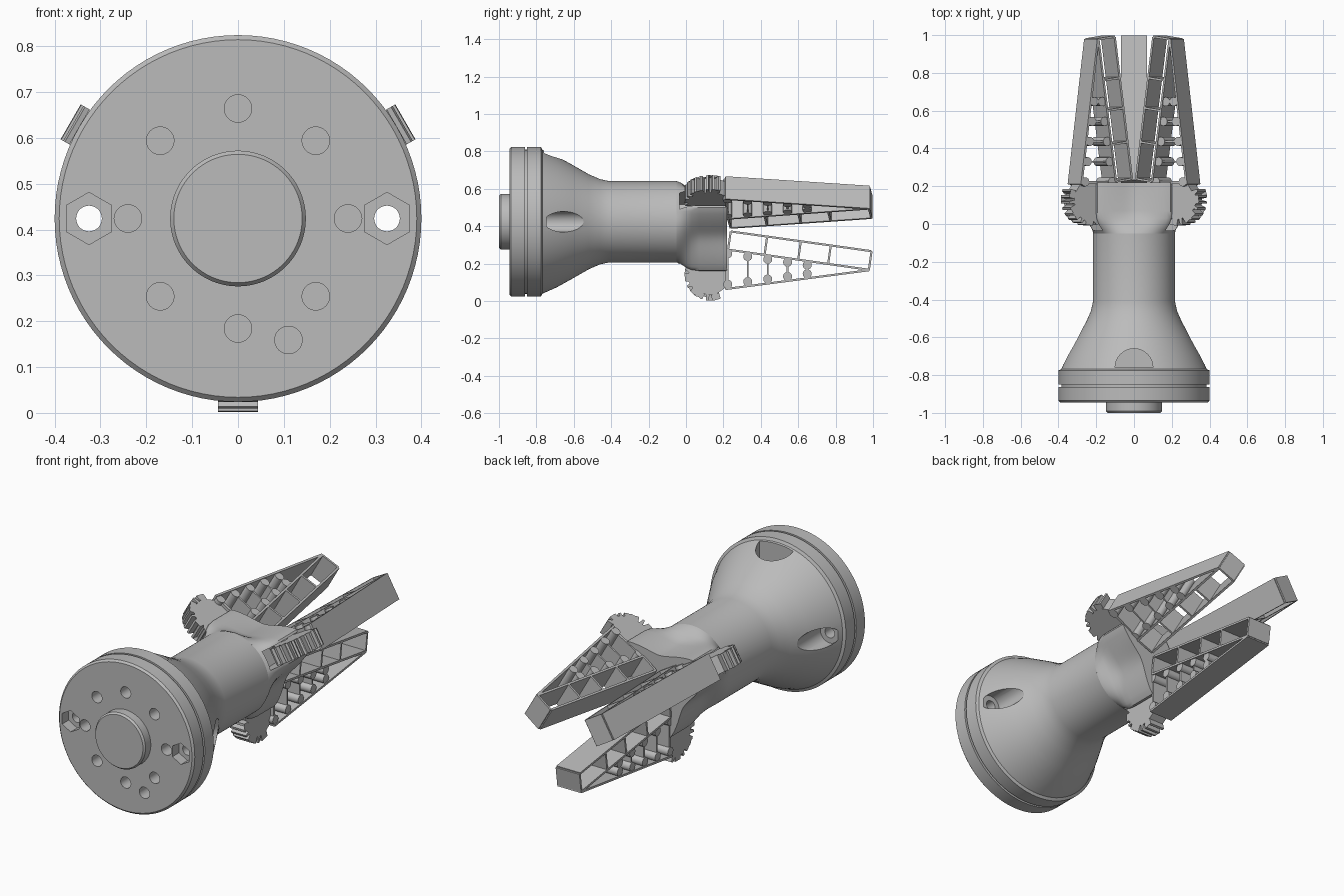
import bpy, bmesh
from math import sin, cos, pi, radians, hypot

CZ = 0.424                    # height of the main axis, which runs along y
ARMS = [30, 150, 270]         # directions of the three fingers

cube = bpy.data.objects.get("Cube")
if cube:
    bpy.data.objects.remove(cube)

grey = bpy.data.materials.new("plain grey")
grey.use_nodes = True
COLOR = (0.5, 0.5, 0.5, 1)
grey.diffuse_color = COLOR
grey.node_tree.nodes["Principled BSDF"].inputs["Base Color"].default_value = COLOR


def loft(bm, rings):
    """Skin a stack of equal-length rings and cap both ends."""
    loops = [[bm.verts.new(p) for p in ring] for ring in rings]
    for a, b in zip(loops, loops[1:]):
        for i in range(len(a)):
            j = (i + 1) % len(a)
            bm.faces.new((a[i], a[j], b[j], b[i]))
    bm.faces.new(loops[0])
    bm.faces.new(loops[-1])


def finish(bm, name, smooth=None):
    bmesh.ops.recalc_face_normals(bm, faces=bm.faces)
    me = bpy.data.meshes.new(name)
    bm.to_mesh(me)
    bm.free()
    me.materials.append(grey)
    ob = bpy.data.objects.new(name, me)
    bpy.context.collection.objects.link(ob)
    if smooth:
        activate(ob)
        bpy.ops.object.shade_smooth_by_angle(angle=radians(smooth))
    return ob


def activate(ob):
    bpy.ops.object.select_all(action="DESELECT")
    ob.select_set(True)
    bpy.context.view_layer.objects.active = ob


def cut(ob, rings):
    """Subtract a lofted solid from an object."""
    bm = bmesh.new()
    loft(bm, rings)
    cutter = finish(bm, "cutter")
    cutter.hide_render = True
    activate(ob)
    mod = ob.modifiers.new("cut", "BOOLEAN")
    mod.operation, mod.solver, mod.object = "DIFFERENCE", "EXACT", cutter
    bpy.ops.object.modifier_apply(modifier=mod.name)
    bpy.data.objects.remove(cutter)


def ring(x, z, r, y, n=32, turn=0):
    return [(x + r * cos(2 * pi * i / n + turn), y,
             CZ + z + r * sin(2 * pi * i / n + turn)) for i in range(n)]


def bore(x, z, r, y0, y1, n=32, turn=0):
    return [ring(x, z, r, y0, n, turn), ring(x, z, r, y1, n, turn)]


def slab(pts, half, deg):
    """Rings of a prism: (y, radius) outline, spread sideways, turned to an arm."""
    c, s = cos(radians(deg)), sin(radians(deg))
    return [[(r * c - t * s, y, CZ + r * s + t * c) for y, r in pts]
            for t in (-half, half)]


def bar(bm, p, q, half, deg, thick=0.011):
    """Flat plate between two (y, radius) points."""
    dy, dr = q[0] - p[0], q[1] - p[1]
    k = thick / 2 / hypot(dy, dr)
    ny, nr = -dr * k, dy * k
    loft(bm, slab([(p[0] + ny, p[1] + nr), (q[0] + ny, q[1] + nr),
                   (q[0] - ny, q[1] - nr), (p[0] - ny, p[1] - nr)], half, deg))


# Handle body: boss, grooved flange, cone and tube
profile = [(-1, .14), (-.99, .148), (-.945, .148), (-.945, .39), (-.935, .4),
           (-.862, .4), (-.862, .385), (-.85, .385), (-.85, .4), (-.775, .4),
           (-.768, .385), (-.69, .35), (-.6, .3), (-.52, .254), (-.46, .228),
           (-.41, .217), (-.05, .217)]
bm = bmesh.new()
loft(bm, [ring(0, 0, r, y, 96) for y, r in profile])
body = finish(bm, "handle_body")

# Bolt holes with hex recess in front and round pocket in the cone
for side in (-1, 1):
    x = side * .325
    cut(body, bore(x, 0, .057, -1.1, -.89, 6, pi / 6))
    cut(body, bore(x, 0, .055, -.745, -.3))
    cut(body, bore(x, 0, .028, -1.1, -.3))

# Blind holes in the front face
blind = [(.24 * cos(radians(a)), .24 * sin(radians(a)))
         for a in range(0, 360, 45)] + [(.11, -.265)]
for x, z in blind:
    cut(body, bore(x, z, .03, -1.1, -.87))

# Half-round pocket on top of the cone
half_round = [(.1 * cos(pi * i / 20), -.76 + .1 * sin(pi * i / 20)) for i in range(21)]
cut(body, [[(x, y, CZ + h) for x, y in half_round] for h in (.25, .6)])
activate(body)
bpy.ops.object.shade_smooth_by_angle(angle=radians(25))


# Head: three flared arms with hollow saddles between them
def star(y, tip, mid, n=108):
    pts = []
    for i in range(n):
        a = 360 * i / n
        off = abs((a - 30 + 60) % 120 - 60)
        k = min(1, (60 - off) / 46)
        r = mid + (tip - mid) * k * k
        pts.append((r * cos(radians(a)), y, CZ + r * sin(radians(a))))
    return pts


bm = bmesh.new()
loft(bm, [star(*s) for s in [(-.05, .217, .217), (-.03, .23, .21), (0, .25, .19),
                             (.03, .262, .172), (.07, .267, .162), (.22, .267, .16)]])
head = finish(bm, "head")
for deg in ARMS:
    cut(head, slab([(-.035, .1), (.3, .1), (.3, .4), (-.035, .4)], .05, deg))
activate(head)
bpy.ops.object.shade_smooth_by_angle(angle=radians(35))

# Gear sector outline: (y, radius) about the pivot
PY, PR, ROOT, TIP = .13, .284, .108, .138
gear = []
for k in range(10):
    for step, r in ((-5, ROOT), (-2.5, TIP), (2.5, TIP), (5, ROOT)):
        a = radians(195 - 14 * k + step)
        gear.append((min(.2, PY + r * cos(a)), PR + r * sin(a)))
gear += [(.215, .35), (.215, .15), (.08, .17)]

INNER0, INNER1 = (.24, .052), (.99, .157)
MID0, MID1 = (.225, .149), (.98, .257)
OUT0, OUT1 = (.21, .36), (.98, .259)


def along(p, q, y):
    return (y, p[1] + (q[1] - p[1]) * (y - p[0]) / (q[0] - p[0]))


for deg, label in zip(ARMS, ("left", "right", "lower")):
    bm = bmesh.new()
    loft(bm, slab(gear, .044, deg))
    finish(bm, label + "_gear")

    # Pivot pin through the arm walls
    bm = bmesh.new()
    pin = [(PY + .022 * cos(pi * i / 8), .23 + .022 * sin(pi * i / 8)) for i in range(16)]
    loft(bm, slab(pin, .06, deg))
    finish(bm, label + "_pivot_pin", 40)

    # Finger frame: outer, middle and inner plates with ladder rungs
    bm = bmesh.new()
    for p, q in ((OUT0, OUT1), (MID0, MID1), (INNER0, INNER1)):
        bar(bm, p, q, .07, deg)
    bar(bm, (.218, .145), (.218, .355), .06, deg)
    for y in (.225, .42, .6, .76, .978):
        bar(bm, along(MID0, MID1, y), along(INNER0, INNER1, y + .014), .07, deg)
    finish(bm, label + "_finger_frame")

    # Hinged links between the outer and middle plates
    bm = bmesh.new()
    for y in (.223, .33, .437, .543, .648):
        top = (y, along(OUT0, OUT1, y)[1] - .024)
        low = (y, along(MID0, MID1, y)[1] + .022)
        bar(bm, low, top, .06, deg, .009)
        for cy, cr in (top, low):
            loft(bm, slab([(cy + .024 * cos(pi * i / 8), cr + .024 * sin(pi * i / 8))
                           for i in range(16)], .065, deg))
    finish(bm, label + "_finger_links", 40)
